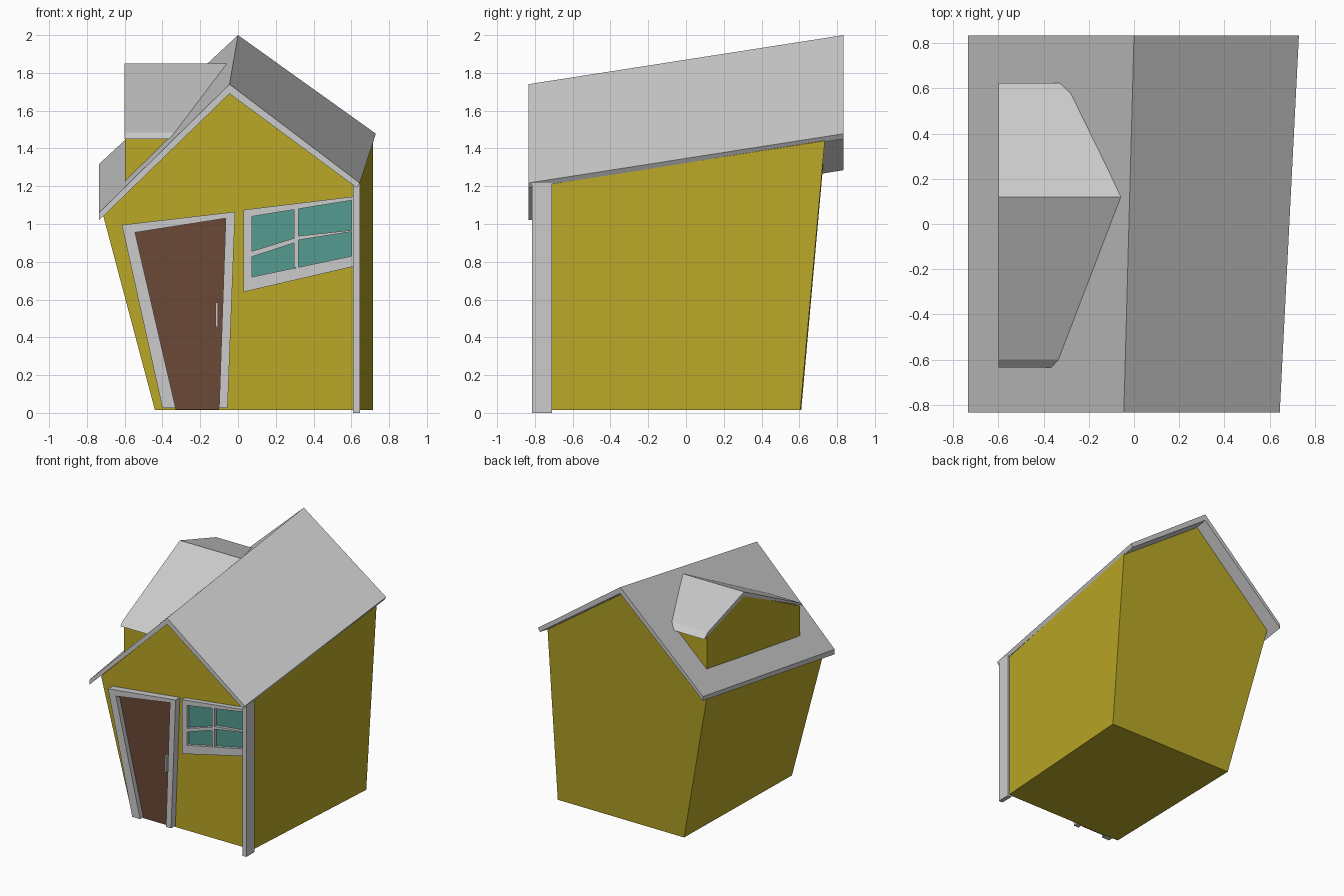
import bpy

if "Cube" in bpy.data.objects:
    bpy.data.objects.remove(bpy.data.objects["Cube"])

def material(name, rgb):
    m = bpy.data.materials.new(name)
    m.diffuse_color = (*rgb, 1)
    m.use_nodes = True
    m.node_tree.nodes["Principled BSDF"].inputs["Base Color"].default_value = m.diffuse_color
    return m

OLIVE = material("olive_paint", (0.49, 0.39, 0.02))
BROWN = material("brown_wood", (0.145, 0.065, 0.038))
TEAL = material("teal_glass", (0.087, 0.33, 0.28))

def loft(name, prisms, mat=None):
    """One object made of solids, each joining two matching outlines."""
    verts, faces = [], []
    for a, b in prisms:
        o, n = len(verts), len(a)
        verts += list(a) + list(b)
        faces += [[o + i for i in range(n)], [o + n + i for i in reversed(range(n))]]
        faces += [[o + i, o + n + i, o + n + (i + 1) % n, o + (i + 1) % n] for i in range(n)]
    me = bpy.data.meshes.new(name)
    me.from_pydata(verts, [], faces)
    import bmesh
    bm = bmesh.new()
    bm.from_mesh(me)
    bmesh.ops.recalc_face_normals(bm, faces=bm.faces)
    bm.to_mesh(me)
    bm.free()
    ob = bpy.data.objects.new(name, me)
    bpy.context.collection.objects.link(ob)
    if mat:
        me.materials.append(mat)
    return ob

def at_y(pts, y):
    return [(x, y, z) for x, z in pts]

def panel(pts, front, back=-0.70):
    """Outline in the front plane pulled out from the wall."""
    return at_y(pts, front), at_y(pts, back)

# Crooked house body, leaning outwards at the back
WALL = -0.715
front = at_y([(-0.44, 0.015), (0.63, 0.015), (0.63, 1.21), (-0.045, 1.705), (-0.715, 1.05)], WALL)
back = [(-0.41, 0.61, 0.015), (0.715, 0.605, 0.015), (0.715, 0.735, 1.44),
        (-0.003, 0.735, 1.945), (-0.70, 0.725, 1.30)]
loft("house_walls", [(front, back)], OLIVE)

# Main roof: folded slab rising to the back
roof_front = [(-0.735, 1.06), (-0.045, 1.74), (0.645, 1.217), (0.628, 1.192), (-0.045, 1.69), (-0.735, 1.02)]
roof_back = [(-0.735, 1.318), (0, 2.0), (0.73, 1.478), (0.713, 1.45), (0, 1.95), (-0.735, 1.285)]
loft("main_roof", [(at_y(roof_front, -0.835), at_y(roof_back, 0.835))])

# Dormer, run from its left gable into the left roof slope
def slope_x(y, z):
    t = (y + 0.835) / 1.67
    eave, ridge, rx = 1.06 + 0.258 * t, 1.74 + 0.26 * t, -0.045 + 0.045 * t
    return -0.735 + (z - eave) / (ridge - eave) * (rx + 0.735)

def dormer(name, pts, x, sink, mat=None):
    loft(name, [([(x, y, z) for y, z in pts],
                 [(max(slope_x(y, z) + sink, x + 0.004), y, z) for y, z in pts])], mat)

dormer("dormer_roof", [(0.12, 1.85), (-0.60, 1.485), (-0.635, 1.45), (0.12, 1.815),
                       (0.625, 1.66), (0.58, 1.70)], -0.60, 0.004)
dormer("dormer_walls", [(-0.59, 1.22), (-0.59, 1.465), (0.12, 1.82), (0.59, 1.672), (0.59, 1.41)],
       -0.598, 0.01, OLIVE)

# Corner post
post = [(0.61, 0), (0.645, 0), (0.645, 1.217), (0.61, 1.225)]
loft("corner_post", [panel(post, -0.815, -0.71)])

# Door with jambs, lintel and handle
outer = [(-0.40, 0.025), (-0.615, 0.995), (-0.015, 1.065), (-0.055, 0.025)]
inner = [(-0.33, 0.025), (-0.545, 0.955), (-0.065, 1.03), (-0.10, 0.025)]
loft("door_frame", [panel([outer[i], outer[i + 1], inner[i + 1], inner[i]], -0.77) for i in range(3)])
loft("door", [panel([(-0.33, 0.018)] + inner[1:3] + [(-0.10, 0.018)], -0.73)], BROWN)
loft("door_handle", [panel([(-0.12, 0.455), (-0.105, 0.455), (-0.105, 0.585), (-0.12, 0.585)], -0.76, -0.72)])

# Window with glass, border and crooked glazing bars
outer = [(0.03, 0.64), (0.03, 1.075), (0.625, 1.147), (0.625, 0.778)]
inner = [(0.075, 0.72), (0.075, 1.04), (0.60, 1.125), (0.60, 0.83)]
bars = [[outer[i], outer[(i + 1) % 4], inner[(i + 1) % 4], inner[i]] for i in range(4)]
bars += [[(0.297, 0.77), (0.32, 0.77), (0.32, 1.09), (0.297, 1.085)],
         [(0.07, 0.825), (0.297, 0.90), (0.297, 0.925), (0.07, 0.855)],
         [(0.32, 0.915), (0.605, 0.96), (0.605, 0.968), (0.32, 0.937)]]
loft("window_frame", [panel(b, -0.755) for b in bars])
loft("window_glass", [panel(inner, -0.73)], TEAL)
